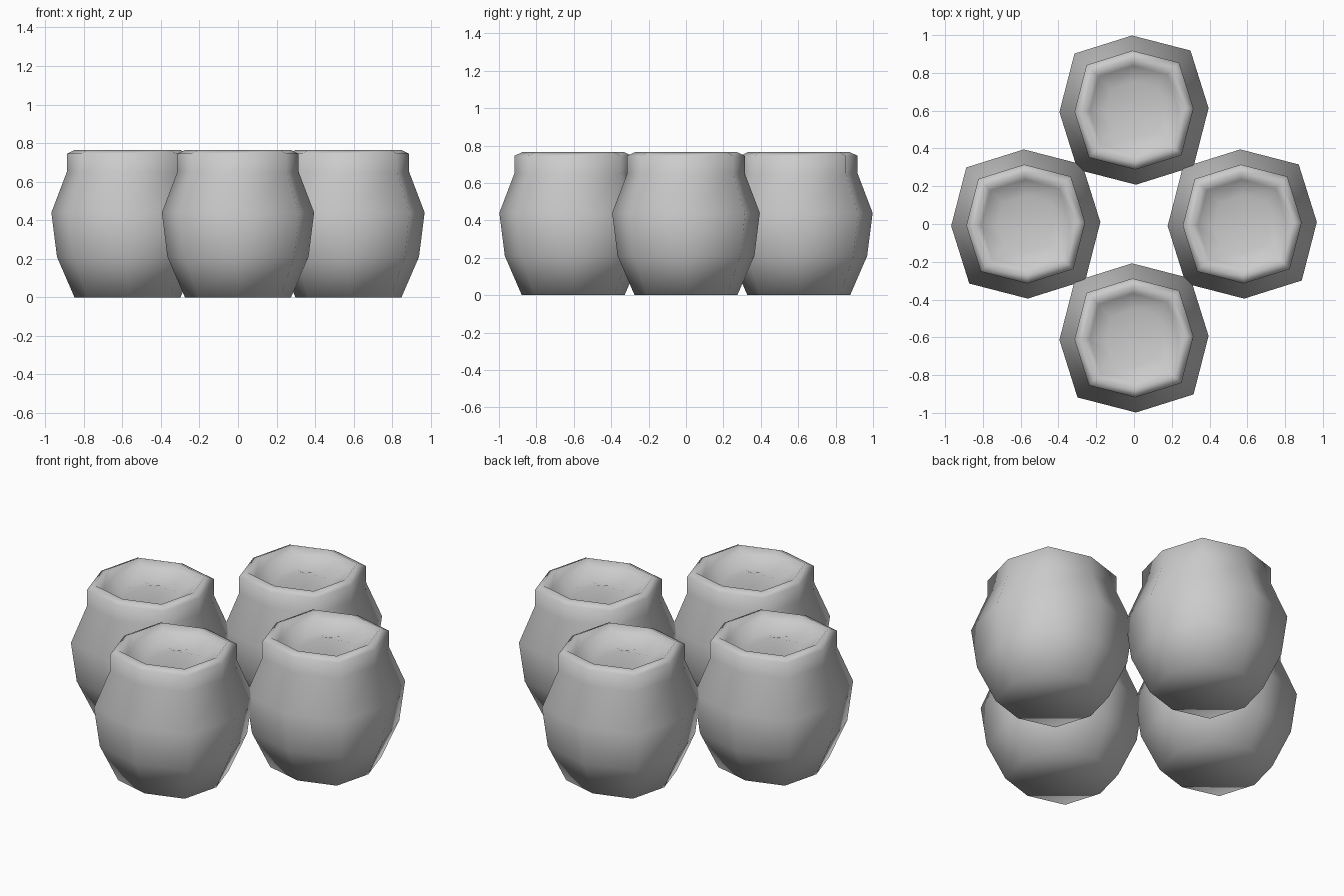
import bpy, bmesh, math

if "Cube" in bpy.data.objects:
    bpy.data.objects.remove(bpy.data.objects["Cube"])

SIDES = 8
TWIST = math.radians(1.5)
# (radius, height) from the base up the outside, over the lip and into the dish
PROFILE = [(0.275, 0.0), (0.366, 0.21), (0.395, 0.44), (0.315, 0.65),
           (0.315, 0.745), (0.272, 0.765), (0.235, 0.735), (0.15, 0.685)]
PEAK_Z = 0.738


def ring(bm, radius, z):
    # Slightly squared octagon: the diagonal corners sit further out
    verts = []
    for i in range(SIDES):
        a = TWIST + i * 2 * math.pi / SIDES
        r = radius * (1.1 if i % 2 else 1.0)
        verts.append(bm.verts.new((r * math.cos(a), r * math.sin(a), z)))
    return verts


def pot_mesh():
    bm = bmesh.new()
    rings = [ring(bm, r, z) for r, z in PROFILE]
    # Walls and lip
    for lo, hi in zip(rings, rings[1:]):
        for i in range(SIDES):
            j = (i + 1) % SIDES
            bm.faces.new((lo[i], lo[j], hi[j], hi[i]))
    # Flat base
    bm.faces.new(rings[0][::-1])
    # Raised centre of the dish
    peak = bm.verts.new((0, 0, PEAK_Z))
    for i in range(SIDES):
        bm.faces.new((rings[-1][i], rings[-1][(i + 1) % SIDES], peak))
    for f in bm.faces:
        f.smooth = True
    bmesh.ops.recalc_face_normals(bm, faces=bm.faces)
    mesh = bpy.data.meshes.new("pot")
    bm.to_mesh(mesh)
    bm.free()
    return mesh


# Four identical pots in a diamond
mesh = pot_mesh()
for name, x, y in [("front_pot", 0, -0.603), ("back_pot", 0, 0.603),
                   ("left_pot", -0.573, 0), ("right_pot", 0.573, 0)]:
    pot = bpy.data.objects.new(name, mesh)
    pot.location = (x, y, 0)
    bpy.context.collection.objects.link(pot)
